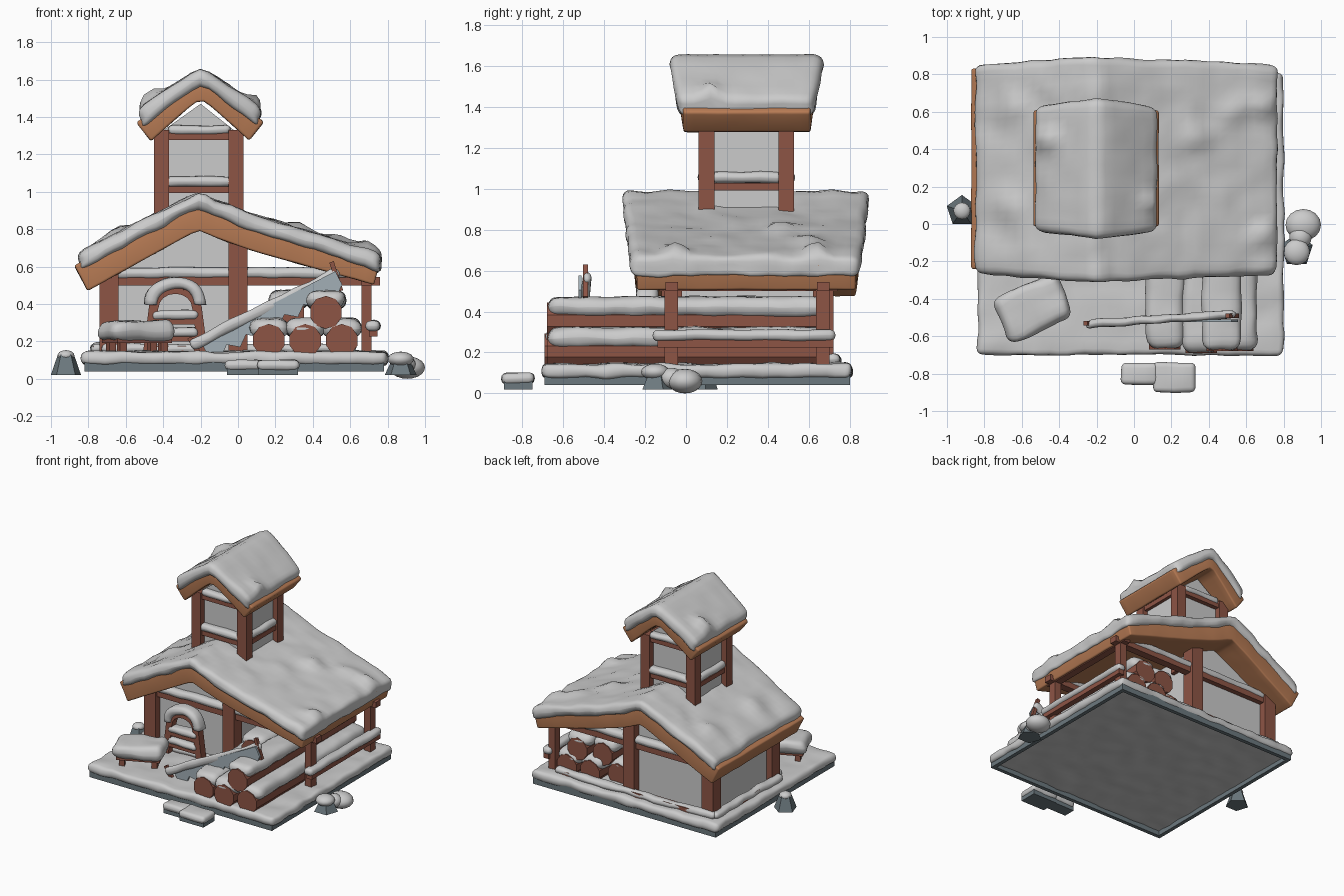
import bpy, bmesh, math
from mathutils import Vector, Matrix, noise

if "Cube" in bpy.data.objects:
    bpy.data.objects.remove(bpy.data.objects["Cube"])


def material(name, rgb):
    m = bpy.data.materials.new(name)
    m.diffuse_color = (*rgb, 1)
    m.use_nodes = True
    m.node_tree.nodes["Principled BSDF"].inputs["Base Color"].default_value = m.diffuse_color
    return m


WOOD = material("dark_wood", (0.27, 0.09, 0.06))
ROOF = material("roof_wood", (0.48, 0.2, 0.09))
STONE = material("stone", (0.15, 0.19, 0.21))
STEEL = material("steel", (0.36, 0.43, 0.47))


def finish(name, bm, mat=None, smooth=False):
    bmesh.ops.recalc_face_normals(bm, faces=bm.faces)
    me = bpy.data.meshes.new(name)
    bm.to_mesh(me)
    bm.free()
    ob = bpy.data.objects.new(name, me)
    bpy.context.collection.objects.link(ob)
    if mat:
        me.materials.append(mat)
    if smooth:
        me.shade_smooth()
    return ob


def box(name, lo, hi, mat=None, M=Matrix()):
    lo, hi = Vector(lo), Vector(hi)
    bm = bmesh.new()
    bmesh.ops.create_cube(bm, size=1, matrix=M @ Matrix.Translation((lo + hi) / 2) @ Matrix.Diagonal((*(hi - lo), 1)))
    return finish(name, bm, mat)


def soft(name, lo, hi, r, warp=None, amp=0.008, mat=None, cell=0.045):
    """Rounded box with a fine grid, optional warp and gentle lumps: used for all snow."""
    lo, hi = Vector(lo), Vector(hi)
    bm = bmesh.new()
    bmesh.ops.create_cube(bm, size=1, matrix=Matrix.Translation((lo + hi) / 2) @ Matrix.Diagonal((*(hi - lo), 1)))
    rs = [min(r, (hi[i] - lo[i]) / 2 - 0.001) for i in range(3)]
    for i in range(3):
        a, b = lo[i] + rs[i], hi[i] - rs[i]
        n = max(1, round((b - a) / cell))
        cuts = [a + (b - a) * k / n for k in range(n + 1)] + [lo[i] + rs[i] * 0.5, hi[i] - rs[i] * 0.5]
        axis = Vector([float(j == i) for j in range(3)])
        for c in cuts:
            bmesh.ops.bisect_plane(bm, geom=bm.verts[:] + bm.edges[:] + bm.faces[:], plane_co=axis * c, plane_no=axis)
    for v in bm.verts:
        q = Vector([min(max(v.co[i], lo[i] + rs[i]), hi[i] - rs[i]) for i in range(3)])
        d = Vector([(v.co[i] - q[i]) / rs[i] for i in range(3)])
        if d.length > 0:
            d.normalize()
            v.co = q + Vector([d[i] * rs[i] for i in range(3)])
        if warp:
            v.co = warp(v.co)
        v.co += noise.noise_vector(v.co * 9) * amp
    return finish(name, bm, mat, True)


def along(p1, p2):
    p1, p2 = Vector(p1), Vector(p2)
    d = p2 - p1
    return Matrix.Translation(p1) @ d.to_track_quat('X', 'Z').to_matrix().to_4x4(), d.length


def beam(name, p1, p2, w, h, mat=WOOD):
    M, L = along(p1, p2)
    return box(name, (0, -w / 2, -h / 2), (L, w / 2, h / 2), mat, M)


def snow_bar(name, p1, p2, w, h, amp=0.006):
    M, L = along(p1, p2)
    return soft(name, (-0.01, -w / 2, -h / 2), (L + 0.01, w / 2, h / 2), h * 0.5, lambda p: M @ p, amp)


def ball(name, c, s):
    bm = bmesh.new()
    bmesh.ops.create_uvsphere(bm, u_segments=16, v_segments=10, radius=1,
                              matrix=Matrix.Translation(c) @ Matrix.Diagonal((*s, 1)))
    return finish(name, bm, None, True)


def cone(name, c, r1, r2, h, sides, mat, rot=Matrix()):
    bm = bmesh.new()
    bmesh.ops.create_cone(bm, cap_ends=True, segments=sides, radius1=r1, radius2=r2, depth=h,
                          matrix=Matrix.Translation(c) @ rot)
    return finish(name, bm, mat)


def prism(name, pts, y0, y1, mat=None):
    """Profile in x, z extruded along y."""
    bm = bmesh.new()
    f = bm.faces.new([bm.verts.new((x, y0, z)) for x, z in pts])
    g = bmesh.ops.extrude_face_region(bm, geom=[f])["geom"]
    bmesh.ops.translate(bm, vec=(0, y1 - y0, 0), verts=[v for v in g if isinstance(v, bmesh.types.BMVert)])
    return finish(name, bm, mat)


def gable(name, xl, xr, xm, y0, y1, zm, th, sl, sr, taper, r, amp, mat=None, skirt=0, lumps=(), bend=0):
    """Soft slab folded over a ridge; ends lean outward at the ridge, a skirt of snow hangs over the eaves."""
    yc = (y0 + y1) / 2

    def warp(p):
        dx = p.x - xm
        s, side, span = (sl, -1, xm - xl) if dx < 0 else (sr, 1, xr - xm)
        t = min(abs(dx) / span, 1)
        z = p.z - s * (math.hypot(dx, 0.03) - 0.03)
        if dx > 0:
            z -= bend * (1 - math.exp(-dx / .12))
        lean = side * t * p.z * s
        if p.z < 0 and skirt:
            z -= skirt * t ** 16
            lean = 0
        elif p.z > 0:
            for lx, ly, lr, lh in lumps:
                z += lh * math.exp(-((p.x - lx) ** 2 + (p.y - ly) ** 2) / lr ** 2)
        return Vector((p.x + lean, yc + (p.y - yc) * (1 - taper * t), zm + z))
    return soft(name, (xl, y0, -th / 2), (xr, y1, th / 2), r, warp, amp, mat)


# Stone base rim and its snow bed
for i, (a, b) in enumerate([((-.82, -.69), (.78, -.66)), ((-.82, .77), (.78, .8)),
                            ((-.82, -.66), (-.79, .77)), ((.75, -.66), (.78, .77))]):
    box(f"base_rim_{i}", (*a, .04), (*b, .1), STONE)
soft("ground_snow", (-.835, -.7, .075), (.8, .81, .145), .03, amp=.012)

# House walls, posts and beams
prism("house_wall", [(-.69, .1), (0, .1), (0, .73), (-.2, .81), (-.69, .55)], -.06, .66)
for y in (-.07, .67):
    box("house_post_left", (-.74, y - .05, .1), (-.64, y + .05, .56), WOOD)
    box("house_post_middle", (-.05, y - .05, .1), (.05, y + .05, .76), WOOD)
    box("porch_post", (.66, y - .035, .09), (.715, y + .03, .6), WOOD)
    box("cross_beam", (-.72, y - .03, .5), (.76, y + .03, .545), WOOD)
    snow_bar("cross_beam_snow", (-.68, y, .565), (.72, y, .565), .08, .06)
box("porch_side_beam", (.66, -.13, .5), (.715, .74, .55), WOOD)
snow_bar("porch_side_beam_snow", (.69, -.1, .565), (.69, .7, .565), .07, .05)
box("left_wall_beam", (-.72, -.1, .5), (-.66, .7, .545), WOOD)

# Porch rail
box("porch_rail", (.7, -.14, .225), (.745, .72, .265), WOOD)
snow_bar("porch_rail_snow", (.722, -.15, .285), (.722, .72, .285), .075, .055)

# Low sill logs half buried in snow
for i, (a, b) in enumerate([((-.75, -.1), (-.75, .72)), ((-.75, .72), (.62, .72)), ((-.72, -.14), (-.1, -.14))]):
    beam(f"sill_{i}", (*a, .15), (*b, .15), .052, .05)
    snow_bar(f"sill_snow_{i}", (*a, .16), (*b, .16), .065, .055, .012)

# Main roof
gable("main_roof", -.84, .745, -.2, -.28, .87, .858, .135, .525, .27, .07, .012, .003, ROOF, bend=.04)
gable("main_roof_snow", -.845, .765, -.2, -.31, .895, .947, .09, .53, .305, .07, .045, .013, None, .025,
      [(.68, .66, .06, .05), (.53, .63, .07, .035), (.32, .48, .07, .04), (.68, -.08, .06, .05),
       (-.65, .63, .07, .04), (-.65, .08, .07, .04)], .04)

# Tower
prism("tower_wall", [(-.41, .6), (-.01, .6), (-.01, 1.32), (-.2, 1.47), (-.41, 1.32)], .11, .48)
for x in (-.41, -.01):
    for y in (.1, .49):
        box("tower_post", (x - .04, y - .038, .6), (x + .04, y + .038, 1.33), WOOD)
    for z in (1.01, 1.295):
        box("tower_side_beam", (x - .025, .1, z - .018), (x + .025, .49, z + .018), WOOD)
    snow_bar("tower_side_snow", (x, .13, 1.055), (x, .46, 1.055), .07, .055)
for y in (.1, .49):
    for z in (1.01, 1.295):
        box("tower_beam", (-.41, y - .025, z - .018), (-.01, y + .025, z + .018), WOOD)
    snow_bar("tower_beam_snow", (-.38, y, 1.055), (-.04, y, 1.055), .08, .055)
    snow_bar("tower_gable_snow", (-.36, y, 1.33), (-.05, y, 1.33), .07, .05)
gable("tower_roof", -.505, .1, -.2, -.05, .645, 1.538, .1, .79, .79, .11, .012, .002, ROOF)
gable("tower_roof_snow", -.515, .11, -.2, -.08, .672, 1.608, .095, .79, .79, .11, .045, .007, None, .015,
      [(-.45, .47, .06, .07), (.07, .1, .05, .05)])

# Log pile running through the porch
SIDE = Matrix.Rotation(math.pi / 2, 4, 'X')
for x, z, y0, y1 in [(.165, .205, -.67, .62), (.36, .205, -.69, .69), (.555, .205, -.68, .7),
                     (.27, .355, -.22, .66), (.47, .355, -.68, .69)]:
    cone("log", (x, (y0 + y1) / 2, z), .088, .088, y1 - y0, 10, WOOD, SIDE)
    soft("log_snow", (x - .105, y0 + .003, z + .015), (x + .105, y1 - .003, z + .118), .06, amp=.01)

# Low table under snow in the yard
T = Matrix.Translation((-.54, -.45, 0)) @ Matrix.Rotation(math.radians(24), 4, 'Z')
box("table_top", (-.16, -.1, .19), (.16, .1, .22), WOOD, T)
for x in (-.12, .12):
    for y in (-.07, .07):
        box("table_leg", (x - .02, y - .02, .1), (x + .02, y + .02, .2), WOOD, T)
soft("table_snow", (-.19, -.13, .205), (.19, .13, .31), .05, lambda p: T @ p, .015)

# Arched rack beside the front wall
Y = -.19
for s in (-1, 1):
    beam("rack_leg", (-.335 + s * .15, Y, .12), (-.335 + s * .115, Y, .39), .06, .05)
arc = [(-.335 + .115 * math.cos(a), .38 + .1 * math.sin(a)) for a in [math.pi * k / 8 for k in range(9)]]
for (x0, z0), (x1, z1) in zip(arc, arc[1:]):
    beam("rack_arch", (x0, Y, z0), (x1, Y, z1), .06, .05)
T2 = Matrix.Translation((-.335, Y, .4))


def over_arch(p):
    a = math.pi / 2 - p.x
    return T2 @ Vector(((.12 + p.z) * math.cos(a), p.y, (.1 + p.z) * math.sin(a)))


soft("rack_arch_snow", (-1.6, -.05, -.02), (1.6, .05, .045), .03, over_arch, .01, None, .2)
for z in (.215, .305):
    box("rack_shelf", (-.46, Y - .03, z - .015), (-.21, Y + .03, z + .015), WOOD)
    snow_bar("rack_shelf_snow", (-.45, Y, z + .035), (-.22, Y, z + .035), .09, .05)

# Long saw leaning on the logs
a, b = Vector((-.2, .2)), Vector((.52, .575))
u = (b - a).normalized()
n = Vector((u.y, -u.x))
L = (b - a).length
teeth = [b - u * (L * k / 14) + n * (.125 if k % 2 else .08) for k in range(15)]
prism("saw_blade", [tuple(p) for p in [a, b] + teeth], -.525, -.51, STEEL)
snow_bar("saw_snow", (-.25, -.535, .175), (.53, -.485, .565), .045, .06, .012)
beam("saw_handle_top", (.55, -.49, .47), (.5, -.49, .625), .025, .025)
beam("saw_handle_low", (-.2, -.53, .12), (-.26, -.53, .22), .025, .025)

# Rocks and snowballs outside the base
cone("left_rock", (-.92, .07, .075), .085, .045, .11, 5, STONE)
ball("left_rock_snow", (-.92, .07, .125), (.045, .045, .028))
cone("right_rock", (.87, -.14, .06), .09, .05, .08, 5, STONE)
ball("right_rock_snow", (.87, -.15, .105), (.07, .07, .04))
ball("snowball", (.905, -.005, .06), (.095, .085, .06))
ball("snowball_join", (.89, -.07, .075), (.06, .06, .05))

# Stepping stones at the front
for x0, x1, y0, y1 in [(-.07, .13, -.86, -.745), (.1, .33, -.9, -.74)]:
    box("step_stone", (x0 + .01, y0 + .01, .02), (x1 - .01, y1 - .01, .06), STONE)
    soft("step_snow", (x0, y0, .045), (x1, y1, .1), .027, amp=.006)
